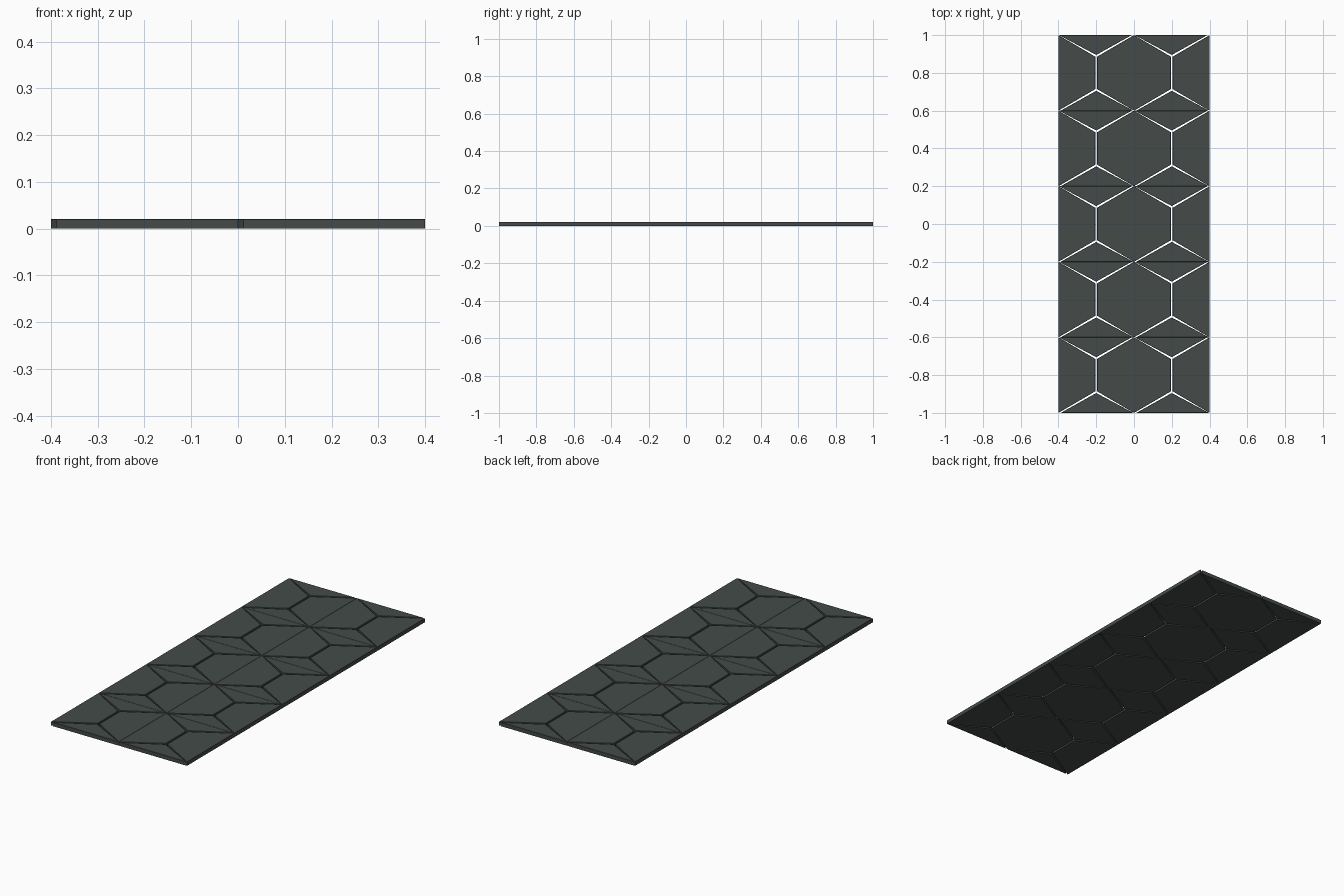
import bpy, bmesh

if "Cube" in bpy.data.objects:
    bpy.data.objects.remove(bpy.data.objects["Cube"])

TILE = 0.4      # square cell size
H = 0.021       # slab thickness
B = 0.001       # tiny worn edge

mat = bpy.data.materials.new("dark slate green")
mat.diffuse_color = (0.058, 0.071, 0.065, 1)
mat.use_nodes = True
mat.node_tree.nodes["Principled BSDF"].inputs["Base Color"].default_value = mat.diffuse_color


def slab(name, outline, cx, cy, turn):
    """Flat stone piece; turn = 1 or -1 (half-turn about the cell centre)."""
    bm = bmesh.new()
    base = [bm.verts.new((cx + turn * x, cy + turn * y, 0)) for x, y in outline]
    face = bm.faces.new(base)
    ext = bmesh.ops.extrude_face_region(bm, geom=[face])
    for v in ext["geom"]:
        if isinstance(v, bmesh.types.BMVert):
            v.co.z = H
    bmesh.ops.recalc_face_normals(bm, faces=bm.faces)
    top = [e for e in bm.edges if all(v.co.z > H / 2 for v in e.verts)]
    bmesh.ops.bevel(bm, geom=top, offset=B, segments=1, affect='EDGES')
    bmesh.ops.recalc_face_normals(bm, faces=bm.faces)
    me = bpy.data.meshes.new(name)
    bm.to_mesh(me)
    bm.free()
    me.materials.append(mat)
    ob = bpy.data.objects.new(name, me)
    bpy.context.collection.objects.link(ob)


# outlines relative to the cell centre
R = TILE / 2
triangle = [(-R + 0.012, -R), (R - 0.003, -R), (0, -0.095)]
trapezoid = [(0.005, -0.086), (R, -R), (R, R), (0.005, 0.086)]

for row in range(5):
    for col in range(2):
        cx, cy = (col - 0.5) * TILE, (row - 2) * TILE
        for turn, side in ((1, "a"), (-1, "b")):
            tag = f"{row}_{col}_{side}"
            slab("triangle_slab_" + tag, triangle, cx, cy, turn)
            slab("trapezoid_slab_" + tag, trapezoid, cx, cy, turn)
